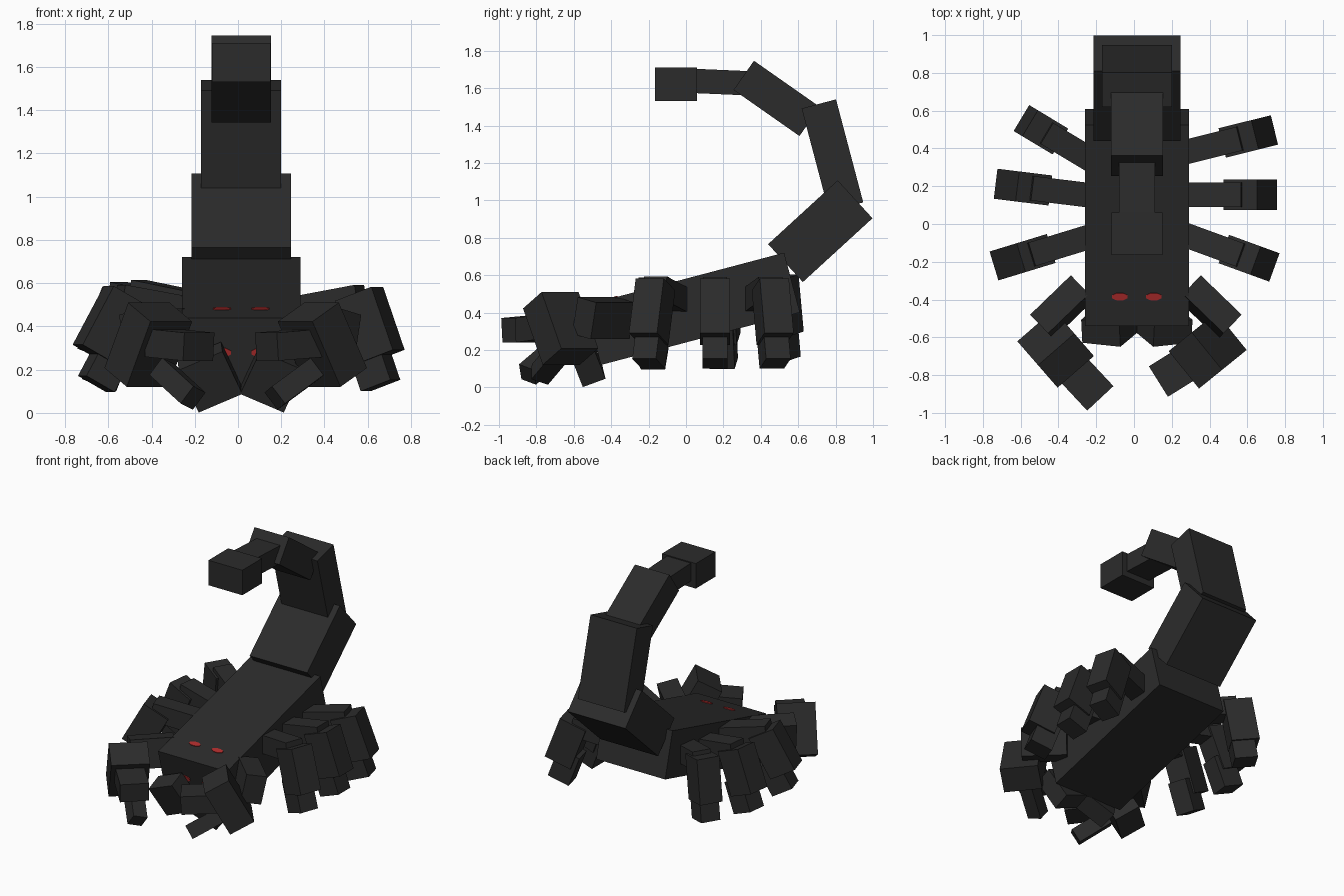
import bpy, bmesh, math
from mathutils import Vector, Matrix

if "Cube" in bpy.data.objects:
    bpy.data.objects.remove(bpy.data.objects["Cube"])

R = math.radians


def material(name, rgb):
    m = bpy.data.materials.new(name)
    m.diffuse_color = (*rgb, 1)
    m.use_nodes = True
    m.node_tree.nodes["Principled BSDF"].inputs["Base Color"].default_value = m.diffuse_color
    return m


SHELL = material("charcoal_shell", (0.024, 0.024, 0.024))
RED = material("red_eye", (0.42, 0.025, 0.025))


def rot(yaw=0, tilt=0, roll=0):
    """Turn about z, then lean about the local y and x axes (degrees)."""
    return (Matrix.Rotation(R(yaw), 4, 'Z') @ Matrix.Rotation(R(tilt), 4, 'Y')
            @ Matrix.Rotation(R(roll), 4, 'X'))


def add(name, bm, mat):
    me = bpy.data.meshes.new(name)
    bm.to_mesh(me)
    bm.free()
    me.materials.append(mat)
    ob = bpy.data.objects.new(name, me)
    bpy.context.collection.objects.link(ob)
    return ob


def box(name, center, size, turn=Matrix()):
    bm = bmesh.new()
    bmesh.ops.create_cube(bm, size=1)
    bm.transform(Matrix.Translation(center) @ turn @ Matrix.Diagonal((*size, 1)))
    return add(name, bm, SHELL)


MID = 0.015  # centre line of body and tail

# Body and tail: centre (y, z), width, length, thickness, slope
trunk = [
    ("body", 0.035, 0.42, 0.55, 1.10, 0.33, 14.8),
    ("tail_base", 0.718, 0.835, 0.46, 0.505, 0.275, 42.5),
    ("tail_lower", 0.783, 1.24, 0.37, 0.57, 0.19, 104.8),
    ("tail_upper", 0.485, 1.545, 0.275, 0.43, 0.19, 145.0),
    ("tail_tip", 0.17, 1.633, 0.19, 0.32, 0.13, 177.5),
    ("stinger", -0.0525, 1.62, 0.27, 0.225, 0.18, 0),
]
for name, y, z, w, l, t, slope in trunk:
    box(name, (MID, y, z), (w, l, t), rot(roll=slope))

# Eyes: thin octagonal plates on the top and front of the head
body_turn = Matrix.Translation((MID, 0.035, 0.42)) @ rot(roll=14.8)
for side in (-1, 1):
    for name, spot, size in (
            ("top_eye", (side * 0.09, -0.39, 0.166), (0.045, 0.021, 0.008)),
            ("front_eye", (side * 0.09, -0.551, 0.0), (0.045, 0.008, 0.023))):
        bm = bmesh.new()
        bmesh.ops.create_cone(bm, cap_ends=True, segments=8, radius1=1, radius2=1, depth=1)
        bm.transform(Matrix.Rotation(R(22.5), 4, 'Z'))
        if name == "front_eye":
            bm.transform(Matrix.Rotation(R(90), 4, 'X'))
        bm.transform(body_turn @ Matrix.Translation(spot) @ Matrix.Diagonal((*size, 1)))
        add(name, bm, RED)


# Walking legs: hip bar, thick shin and foot, set along the yaw direction
def leg(name, hip, yaw, lean, reach, lift=0):
    def at(r, z):
        return Vector((*hip, 0)) + rot(yaw) @ Vector((r, 0, z + lift))
    box(name + "_hip", at(reach * 0.33, 0.495), (reach + 0.04, 0.13, 0.13), rot(yaw, -10))
    box(name + "_shin", at(reach, 0.405), (0.19, 0.16, 0.31), rot(yaw, -lean))
    box(name + "_foot", at(reach + 0.015, 0.23), (0.155, 0.135, 0.22), rot(yaw, -lean))


leg("front_right_leg", (0.29, -0.065), -20, 20, 0.34)
leg("middle_right_leg", (0.29, 0.155), 0, 20, 0.325)
leg("rear_right_leg", (0.29, 0.385), 14, 20, 0.325)
leg("front_left_leg", (-0.26, -0.075), 197, 29, 0.345)
leg("middle_left_leg", (-0.26, 0.155), 173, 22, 0.33)
leg("rear_left_leg", (-0.27, 0.365), 149, 10, 0.26, 0.03)

# Claws, x axis pointing forward: side, palm yaw, palm centre,
# finger yaw, upper finger centre, lower finger centre
claws = [
    (-1, "left", -49, (-0.415, -0.66, 0.315), -47, (-0.27, -0.825, 0.315), (-0.28, -0.77, 0.135)),
    (1, "right", 219, (0.39, -0.67, 0.315), 212, (0.243, -0.763, 0.315), (0.26, -0.725, 0.135)),
]
for side, name, yaw, palm, finger_yaw, upper, lower in claws:
    box(name + "_arm", (side * 0.39 + 0.01, -0.44, 0.37), (0.30, 0.14, 0.20),
        rot(-90 + side * 46, 0, -side * 12))
    box(name + "_palm", palm, (0.18, 0.255, 0.345), rot(yaw, 29))
    box(name + "_upper_finger", upper, (0.26, 0.19, 0.13), rot(finger_yaw, 4))
    box(name + "_lower_finger", lower, (0.25, 0.10, 0.10), rot(finger_yaw, 32, side * 20))
    # Fang below the head
    box(name + "_fang", (MID + side * 0.145, -0.54, 0.165), (0.22, 0.13, 0.23),
        rot(side * 6, side * 23, 22))
